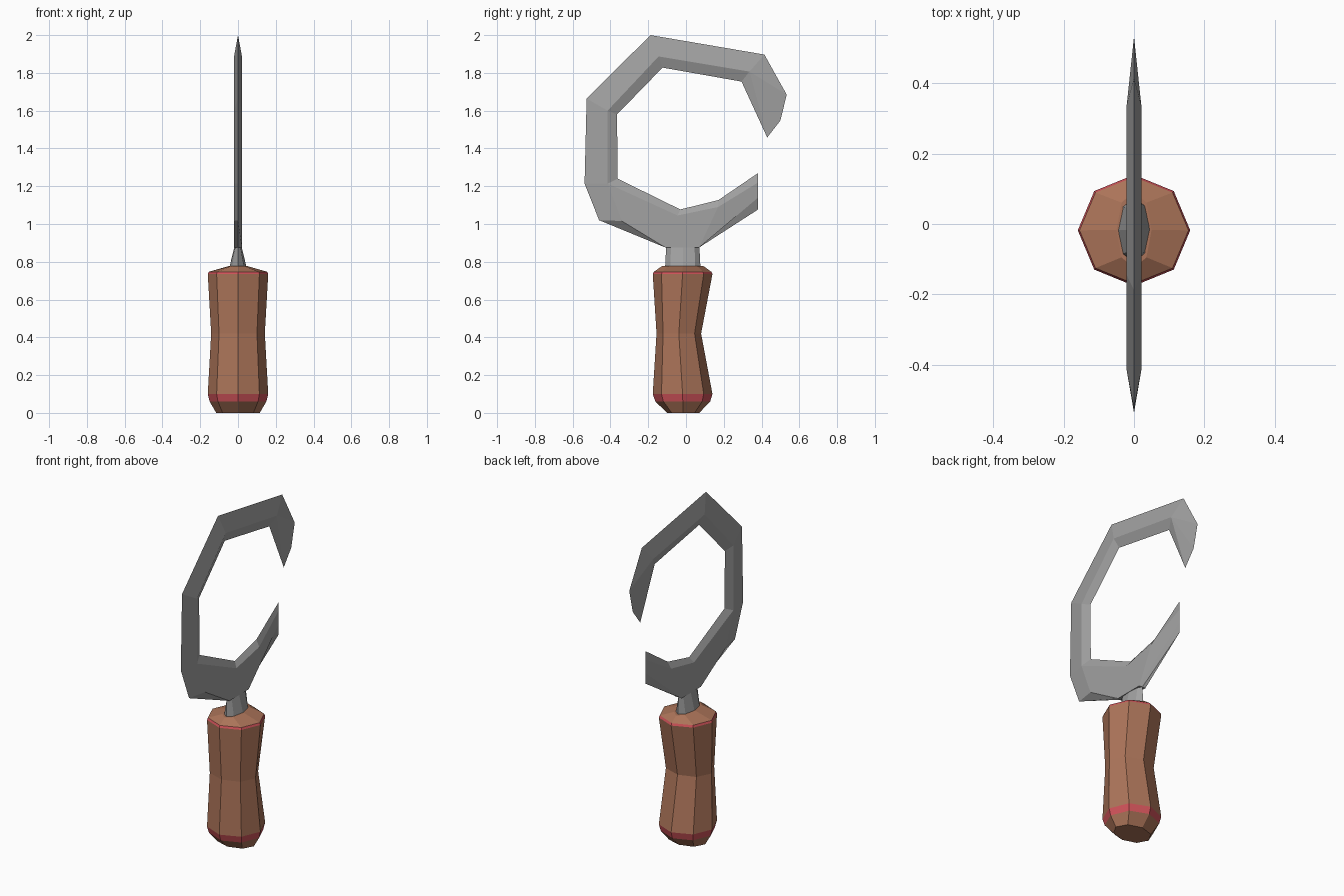
import bpy, bmesh, math

if "Cube" in bpy.data.objects:
    bpy.data.objects.remove(bpy.data.objects["Cube"])


def material(name, rgb):
    m = bpy.data.materials.new(name)
    m.diffuse_color = (*rgb, 1)
    m.use_nodes = True
    m.node_tree.nodes["Principled BSDF"].inputs["Base Color"].default_value = m.diffuse_color
    return m


steel = material("grey steel", (0.36, 0.36, 0.36))
wood = material("brown wood", (0.41, 0.175, 0.10))
red = material("red band", (0.62, 0.085, 0.10))


def finish(name, bm, mats):
    bmesh.ops.remove_doubles(bm, verts=bm.verts, dist=0.0005)
    bmesh.ops.recalc_face_normals(bm, faces=bm.faces)
    me = bpy.data.meshes.new(name)
    bm.to_mesh(me)
    bm.free()
    for m in mats:
        me.materials.append(m)
    ob = bpy.data.objects.new(name, me)
    bpy.context.collection.objects.link(ob)
    return ob


def loft(bm, rings, closed_ends=True):
    """Bridge consecutive rings of points with quads."""
    vs = [[bm.verts.new(p) for p in r] for r in rings]
    n = len(vs[0])
    for a, b in zip(vs, vs[1:]):
        for i in range(n):
            j = (i + 1) % n
            bm.faces.new((a[i], a[j], b[j], b[i]))
    if closed_ends:
        bm.faces.new(vs[0])
        bm.faces.new(vs[-1])


def octagon(z, cy, rx, ry):
    return [(rx * math.cos(k * math.pi / 4), cy + ry * math.sin(k * math.pi / 4), z)
            for k in range(8)]


# Waisted eight-sided handle with red bands
bm = bmesh.new()
loft(bm, [octagon(*r) for r in (
    (0.0, -0.015, 0.115, 0.085), (0.06, -0.017, 0.15, 0.145),
    (0.10, -0.018, 0.16, 0.158), (0.42, -0.038, 0.142, 0.118),
    (0.735, -0.018, 0.16, 0.158), (0.747, -0.018, 0.155, 0.152),
    (0.777, -0.017, 0.05, 0.11))])
for f in bm.faces:
    z = f.calc_center_median().z
    f.material_index = 1 if 0.07 < z < 0.09 or 0.736 < z < 0.746 else 0
finish("handle", bm, [wood, red])

# Neck between handle and blade
bm = bmesh.new()
loft(bm, [octagon(0.76, -0.017, 0.048, 0.094), octagon(0.88, -0.017, 0.019, 0.088)])
finish("neck", bm, [steel])

# Open ring blade: sharp rims, thick along the ridges
# each station: outer rim, outer ridge, inner ridge, inner rim (y, z), half thickness
T = 0.021
hook, tip = (0.336, 1.807), (0.43, 1.458)
left, left_in = (-0.415, 1.214), (-0.362, 1.24)
stations = [
    (tip, hook, hook, tip, T),
    ((0.50, 1.548), hook, hook, tip, T),
    ((0.533, 1.685), hook, hook, tip, T),
    ((0.415, 1.897), hook, hook, (0.294, 1.754), T),
    ((-0.188, 2.0), (-0.145, 1.887), (-0.145, 1.887), (-0.124, 1.828), T),
    ((-0.526, 1.664), (-0.415, 1.60), (-0.415, 1.60), (-0.365, 1.58), T),
    ((-0.537, 1.214), left, left, left_in, T),
    ((-0.46, 1.02), (-0.34, 1.016), left, left_in, T),
    ((-0.11, 0.876), (-0.11, 0.876), (-0.045, 1.045), (-0.03, 1.077), T),
    ((0.07, 0.876), (0.07, 0.876), (0.17, 1.09), (0.172, 1.127), T),
    ((0.382, 1.077), (0.382, 1.14), (0.382, 1.22), (0.382, 1.27), 0.0),
]
bm = bmesh.new()
loft(bm, [[(0, *o), (t, *ro), (t, *ri), (0, *i), (-t, *ri), (-t, *ro)]
          for o, ro, ri, i, t in stations], closed_ends=False)
finish("ring_blade", bm, [steel])
